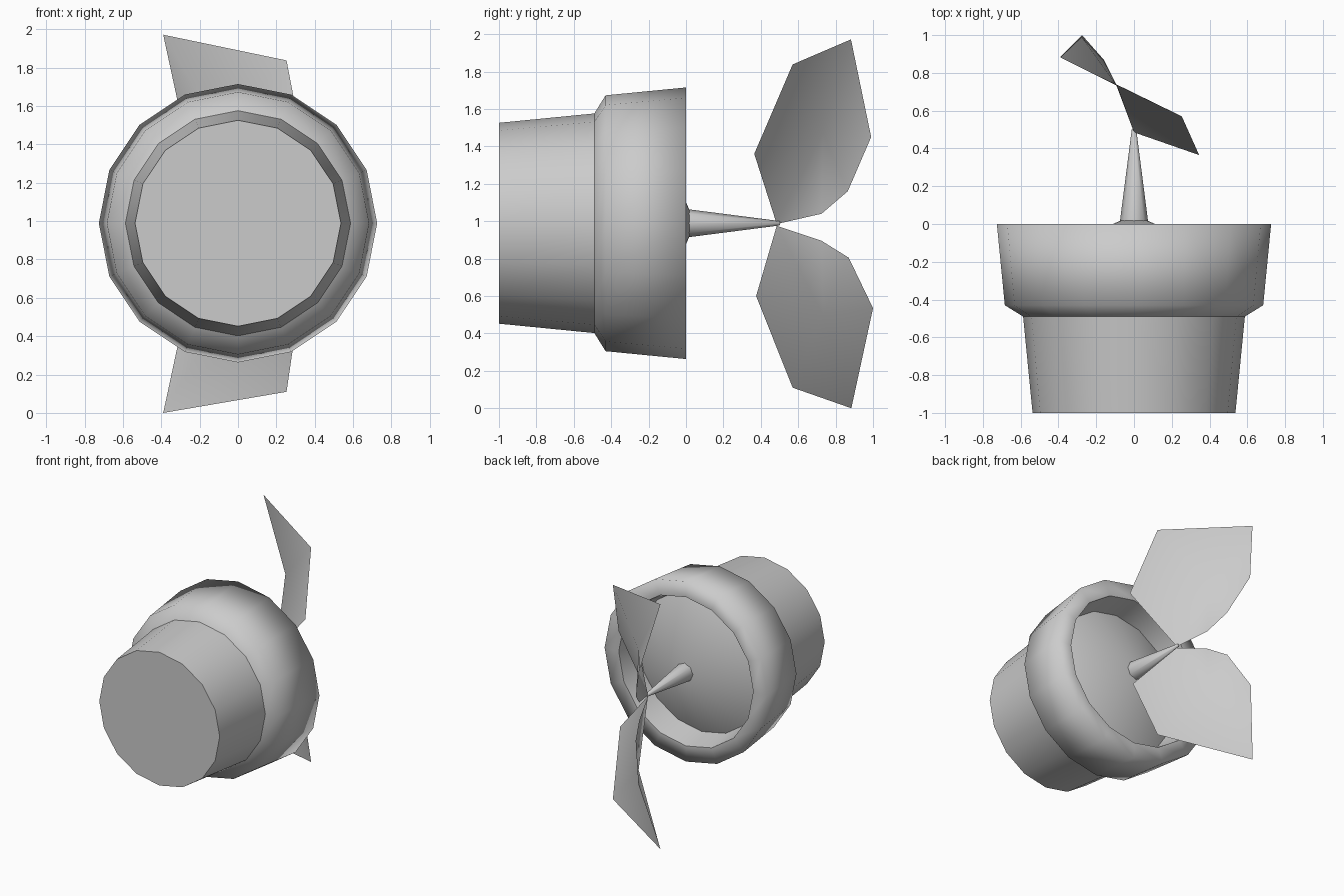
import bpy, bmesh, math

if "Cube" in bpy.data.objects:
    bpy.data.objects.remove(bpy.data.objects["Cube"])

AXIS_Z = 0.989   # height of the pot's axis, which runs along y

clay = bpy.data.materials.new("plain grey")
clay.diffuse_color = (0.6, 0.6, 0.6, 1)
clay.use_nodes = True
clay.node_tree.nodes["Principled BSDF"].inputs["Base Color"].default_value = clay.diffuse_color


def finish(name, bm, smooth=True):
    for f in bm.faces:
        f.smooth = smooth
    mesh = bpy.data.meshes.new(name)
    bm.to_mesh(mesh)
    bm.free()
    mesh.materials.append(clay)
    obj = bpy.data.objects.new(name, mesh)
    bpy.context.collection.objects.link(obj)
    return obj


def lathe(name, profile, sides=16, smooth=True):
    """Spin (radius, y) points around the pot's axis."""
    bm = bmesh.new()
    rings = []
    for r, y in profile:
        ring = []
        for k in range(sides):
            a = 2 * math.pi * k / sides
            ring.append(bm.verts.new((r * math.cos(a), y, AXIS_Z + r * math.sin(a))))
        rings.append(ring)
    for lo, hi in zip(rings, rings[1:]):
        for k in range(sides):
            n = (k + 1) % sides
            bm.faces.new((lo[k], hi[k], hi[n], lo[n]))
    bmesh.ops.remove_doubles(bm, verts=bm.verts, dist=1e-5)
    return finish(name, bm, smooth)


# Pot lying on its side, opening towards the back
lathe("pot_base", [(0, -1.0), (0.537, -1.0)], smooth=False)
lathe("pot_body", [(0.537, -1.0), (0.587, -0.49)])
lathe("pot_rim", [(0.587, -0.49), (0.684, -0.43), (0.726, 0.0), (0.6, 0.0)])
lathe("pot_inner_wall", [(0.6, 0.0), (0.56, -0.2)])

# Mounded soil and tapering stem
lathe("soil", [(0.56, -0.2), (0.0, 0.05)])
lathe("stem", [(0.078, -0.03), (0.075, 0.01), (0.012, 0.5), (0.0, 0.505)], sides=8)


def leaf(name, outline, heart, flip):
    """Twisted leaf: its outline is fanned around a point on the midrib."""
    bm = bmesh.new()
    v = [bm.verts.new(p) for p in outline]
    c = bm.verts.new(heart)
    for i in range(len(v)):
        tri = (c, v[i], v[(i + 1) % len(v)])
        bm.faces.new(tri[::-1] if flip else tri)
    return finish(name, bm)


# Outlines run from the stem tip round the outer corners and back
leaf("upper_leaf",
     [(0.0, 0.485, 0.985), (0.345, 0.365, 1.36), (0.253, 0.57, 1.838),
      (-0.39, 0.882, 1.972), (-0.277, 0.99, 1.45), (-0.16, 0.865, 1.16),
      (-0.09, 0.725, 1.04)],
     (-0.09, 0.732, 1.47), False)
leaf("lower_leaf",
     [(0.0, 0.485, 0.975), (0.325, 0.375, 0.60), (0.253, 0.57, 0.11),
      (-0.39, 0.884, 0.0), (-0.275, 1.0, 0.535), (-0.16, 0.87, 0.805),
      (-0.09, 0.725, 0.895)],
     (-0.09, 0.732, 0.50), True)
